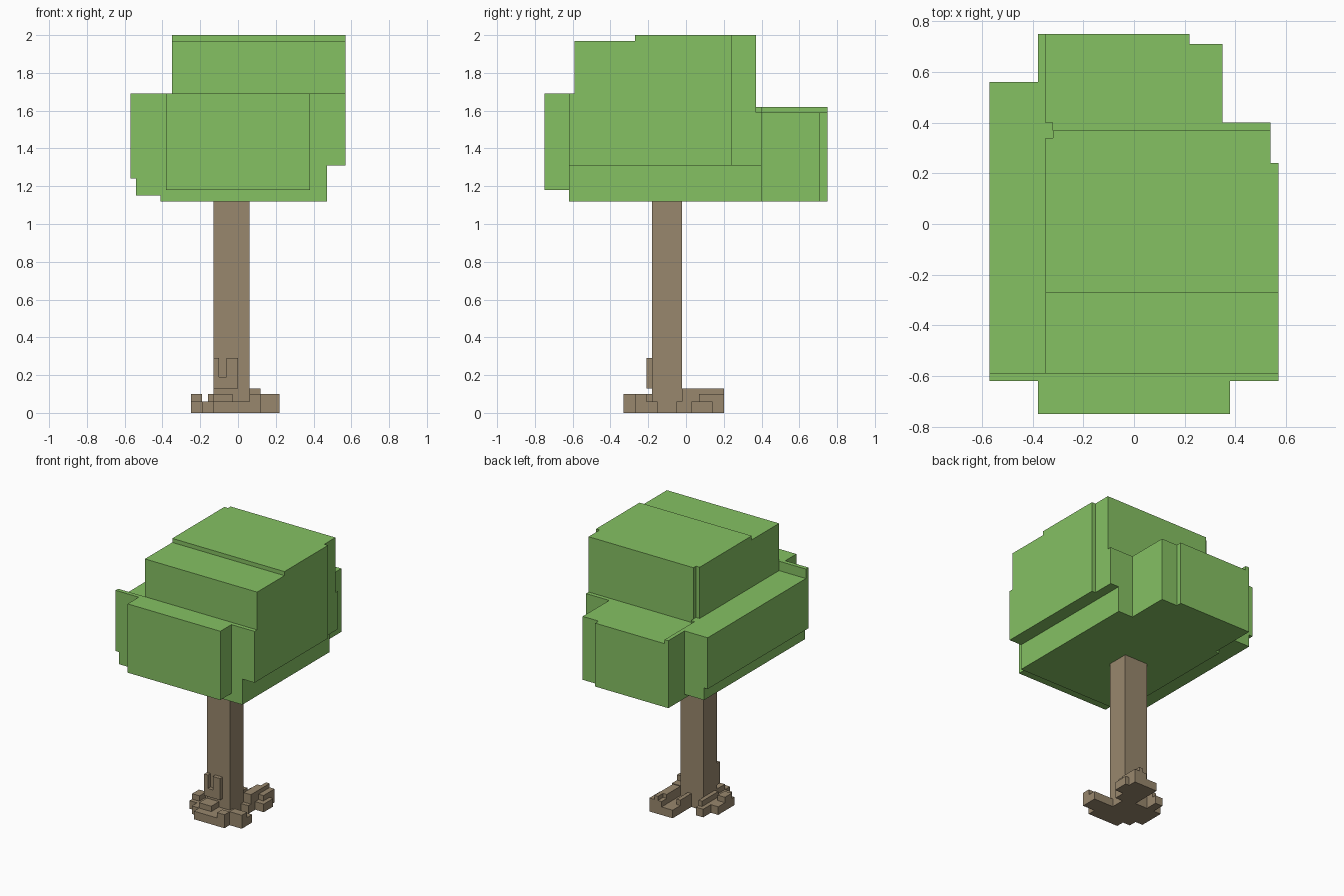
import bpy, bmesh


def material(name, rgb):
    m = bpy.data.materials.new(name)
    m.diffuse_color = (*rgb, 1)
    return m


def block_part(name, boxes, mat):
    """Clean outer skin of a union of boxes (x0, x1, y0, y1, z0, z1)."""
    cuts = [sorted({b[2 * a + s] for b in boxes for s in (0, 1)}) for a in range(3)]
    cells = set()
    for b in boxes:
        r = [range(cuts[a].index(b[2 * a]), cuts[a].index(b[2 * a + 1])) for a in range(3)]
        cells |= {(i, j, k) for i in r[0] for j in r[1] for k in r[2]}
    bm = bmesh.new()
    verts = {}

    def vert(p):
        if p not in verts:
            verts[p] = bm.verts.new([cuts[a][p[a]] for a in range(3)])
        return verts[p]

    for c in cells:
        for a in range(3):
            u, v = (a + 1) % 3, (a + 2) % 3
            for s in (0, 1):
                n = list(c)
                n[a] += 2 * s - 1
                if tuple(n) in cells:
                    continue
                quad = []
                for du, dv in ((0, 0), (1, 0), (1, 1), (0, 1)):
                    p = list(c)
                    p[a] += s
                    p[u] += du
                    p[v] += dv
                    quad.append(vert(tuple(p)))
                bm.faces.new(quad if s else quad[::-1])
    me = bpy.data.meshes.new(name)
    bm.to_mesh(me)
    bm.free()
    me.materials.append(mat)
    ob = bpy.data.objects.new(name, me)
    bpy.context.collection.objects.link(ob)
    return ob


leaf = material("leaf green", (0.235, 0.533, 0.124))
bark = material("bark brown", (0.314, 0.242, 0.153))

# Leaf canopy
block_part("canopy", [
    (-0.41, 0.47, -0.62, 0.40, 1.12, 1.59),    # lower core
    (-0.54, -0.35, -0.62, 0.56, 1.15, 1.62),   # left side
    (-0.57, -0.35, -0.62, 0.56, 1.24, 1.62),
    (-0.57, 0.57, -0.62, -0.59, 1.31, 1.69),   # front rim
    (-0.57, -0.35, -0.62, -0.59, 1.24, 1.69),
    (-0.38, 0.38, -0.75, -0.59, 1.18, 1.69),   # front bulge
    (-0.38, 0.22, 0.34, 0.75, 1.12, 1.59),     # back bulge
    (-0.38, 0.35, 0.34, 0.71, 1.12, 1.59),
    (-0.38, -0.32, 0.34, 0.40, 1.15, 1.62),
    (-0.38, -0.35, 0.34, 0.75, 1.15, 1.62),
    (-0.32, 0.54, 0.24, 0.40, 1.31, 1.59),     # right back corner
    (-0.35, 0.57, -0.59, 0.24, 1.31, 1.97),    # upper block
    (-0.35, 0.54, 0.24, 0.34, 1.31, 1.97),
    (-0.32, 0.54, 0.24, 0.37, 1.31, 2.00),
    (-0.35, 0.54, 0.24, 0.34, 1.31, 2.00),
    (-0.35, 0.57, -0.27, 0.24, 1.31, 2.00),    # top step
], leaf)

# Trunk with stepped roots and a small forked bark bump
block_part("trunk_and_roots", [
    (-0.13, 0.06, -0.18, -0.02, 0.0, 1.12),
    (-0.13, 0.00, -0.21, -0.18, 0.13, 0.19),   # bark bump
    (-0.13, -0.10, -0.21, -0.18, 0.13, 0.29),
    (-0.06, 0.00, -0.21, -0.18, 0.13, 0.29),
    (-0.13, 0.12, -0.33, -0.18, 0.0, 0.06),    # front root
    (-0.13, 0.22, -0.27, -0.15, 0.0, 0.06),
    (-0.13, -0.03, -0.27, -0.18, 0.06, 0.10),
    (0.12, 0.22, -0.27, -0.21, 0.06, 0.10),
    (0.06, 0.12, -0.33, -0.27, 0.06, 0.10),
    (-0.25, -0.13, -0.21, -0.02, 0.0, 0.06),   # left root
    (-0.19, -0.13, -0.27, 0.07, 0.0, 0.06),
    (-0.25, -0.19, -0.18, -0.10, 0.06, 0.10),
    (-0.16, -0.13, -0.15, 0.04, 0.06, 0.10),
    (-0.03, 0.12, -0.05, 0.20, 0.0, 0.06),     # back root
    (-0.03, 0.19, 0.03, 0.14, 0.0, 0.06),
    (0.06, 0.16, 0.07, 0.20, 0.0, 0.10),
    (-0.03, 0.00, -0.02, 0.11, 0.06, 0.10),
    (0.06, 0.12, -0.02, 0.14, 0.06, 0.13),
    (0.09, 0.12, 0.14, 0.20, 0.06, 0.13),
], bark)
